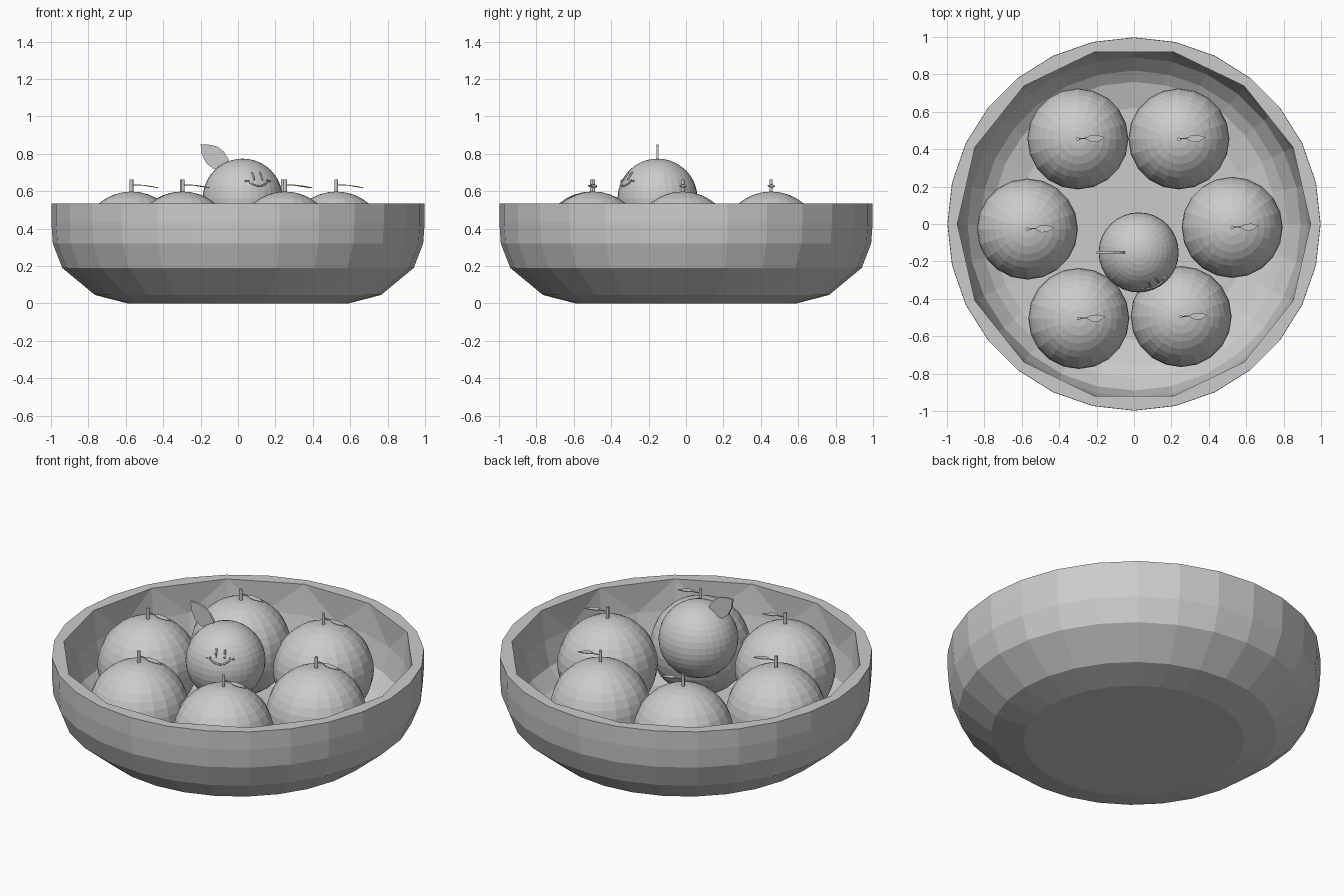
import bpy, bmesh, math
from mathutils import Vector

if "Cube" in bpy.data.objects:
    bpy.data.objects.remove(bpy.data.objects["Cube"])


def finish(name, bm):
    bmesh.ops.recalc_face_normals(bm, faces=bm.faces)
    me = bpy.data.meshes.new(name)
    bm.to_mesh(me)
    bm.free()
    ob = bpy.data.objects.new(name, me)
    bpy.context.collection.objects.link(ob)
    return ob


def ring(bm, r, z, n):
    return [bm.verts.new((r * math.cos(2 * math.pi * i / n), r * math.sin(2 * math.pi * i / n), z))
            for i in range(n)]


def bridge(bm, a, b):
    """Join two rings; one may have half the sides of the other."""
    if len(a) == len(b):
        n = len(a)
        for i in range(n):
            bm.faces.new((a[i], a[(i + 1) % n], b[(i + 1) % n], b[i]))
        return
    if len(a) > len(b):
        a, b = b, a
    n, m = len(a), len(b)
    for i in range(n):
        j = (i + 1) % n
        p, q, r = b[2 * i], b[2 * i + 1], b[(2 * i + 2) % m]
        bm.faces.new((a[i], p, q))
        bm.faces.new((a[i], q, a[j]))
        bm.faces.new((a[j], q, r))


def tube(name, pts, radius):
    cu = bpy.data.curves.new(name, 'CURVE')
    cu.dimensions = '3D'
    cu.bevel_depth = radius
    cu.bevel_resolution = 1
    cu.use_fill_caps = True
    sp = cu.splines.new('POLY')
    sp.points.add(len(pts) - 1)
    for p, c in zip(sp.points, pts):
        p.co = (*c, 1)
    ob = bpy.data.objects.new(name, cu)
    bpy.context.collection.objects.link(ob)
    bpy.ops.object.select_all(action='DESELECT')
    bpy.context.view_layer.objects.active = ob
    ob.select_set(True)
    bpy.ops.object.convert(target='MESH')


def plate(name, outline, thickness):
    """Thin closed slab: outline points pushed along a thickness vector."""
    bm = bmesh.new()
    t = Vector(thickness)
    lo = [bm.verts.new(Vector(p) - t / 2) for p in outline]
    hi = [bm.verts.new(Vector(p) + t / 2) for p in outline]
    bm.faces.new(lo)
    bm.faces.new(hi)
    bridge(bm, lo, hi)
    return finish(name, bm)


def ball(name, center, r, seg, rings):
    bm = bmesh.new()
    bmesh.ops.create_uvsphere(bm, u_segments=seg, v_segments=rings, radius=r)
    ob = finish(name, bm)
    ob.location = center
    return ob


# bowl: outside profile, half-resolution rim edge, inside profile
profile = [(0.59, 0, 28), (0.765, 0.045, 28), (0.94, 0.19, 28), (0.99, 0.32, 28), (0.998, 0.43, 28),
           (0.997, 0.535, 28), (0.944, 0.535, 14), (0.925, 0.36, 28), (0.89, 0.22, 28),
           (0.82, 0.14, 28), (0.76, 0.1, 28), (0.62, 0.065, 28)]
bm = bmesh.new()
rings = [ring(bm, *p) for p in profile]
for a, b in zip(rings, rings[1:]):
    bridge(bm, a, b)
bm.faces.new(rings[0])
bm.faces.new(rings[-1])
finish("bowl", bm)

# six large fruits with stem and leaf
spots = [(-0.3, 0.455), (0.24, 0.455), (-0.57, -0.027), (0.525, -0.018), (-0.295, -0.505), (0.252, -0.495)]
for k, (x, y) in enumerate(spots):
    ball(f"fruit_{k}", (x, y, 0.328), 0.27, 20, 18)
    tube(f"stem_{k}", [(x, y, 0.58), (x, y, 0.662)], 0.01)
    tube(f"leaf_stalk_{k}", [(x, y, 0.635), (x + 0.05, y + 0.004, 0.632)], 0.003)
    plate(f"leaf_{k}", [(x + 0.04, y, 0.634), (x + 0.075, y - 0.018, 0.63), (x + 0.105, y - 0.015, 0.626),
                        (x + 0.145, y + 0.008, 0.618), (x + 0.105, y + 0.02, 0.626),
                        (x + 0.065, y + 0.018, 0.631)], (0, 0, 0.004))

# small fruit on top, with an upright leaf
c = Vector((0.025, -0.152, 0.56))
R = 0.214
ball("small_fruit", c, R, 32, 20)
plate("small_fruit_leaf", [(x, -0.152, z) for x, z in
                           [(-0.04, 0.73), (-0.05, 0.77), (-0.075, 0.81), (-0.11, 0.838), (-0.15, 0.848),
                            (-0.2, 0.85), (-0.195, 0.8), (-0.17, 0.75), (-0.135, 0.722), (-0.09, 0.712)]],
      (0, 0.012, 0))

# smiling face lying on the surface of the small fruit
fwd = Vector((0.085, -0.172, 0.095)).normalized()
side = Vector((0, 0, 1)).cross(fwd).normalized()
up = fwd.cross(side)


def on_skin(u, v):
    return c + (fwd * R + side * u + up * v).normalized() * (R + 0.002)


for s, label in ((-1, "left"), (1, "right")):
    tube(f"{label}_eye", [on_skin(s * 0.024, v) for v in (0.005, 0.03, 0.055)], 0.005)
    tube(f"{label}_cheek", [on_skin(s * u, 0.005) for u in (0.052, 0.066, 0.08)], 0.005)
tube("mouth", [on_skin(u / 100, -0.03 + 0.025 * (u / 5.5) ** 2) for u in (-5.5, -4, -2, 0, 2, 4, 5.5)], 0.005)
